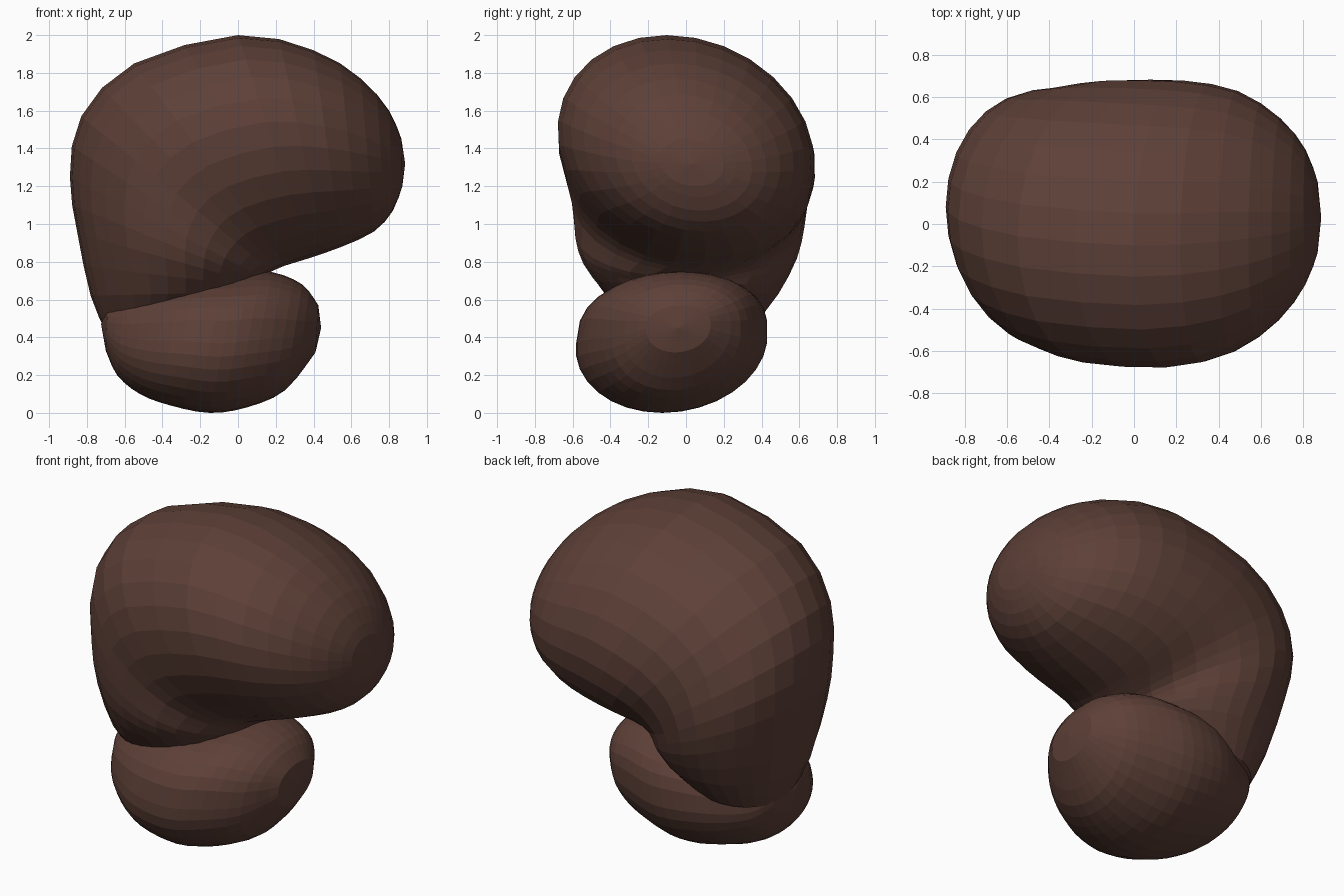
import bpy, bmesh, math

if "Cube" in bpy.data.objects:
    bpy.data.objects.remove(bpy.data.objects["Cube"])

brown = bpy.data.materials.new("brown")
brown.diffuse_color = (0.109, 0.051, 0.038, 1)
brown.use_nodes = True
brown.node_tree.nodes["Principled BSDF"].inputs["Base Color"].default_value = brown.diffuse_color


def catmull(p0, p1, p2, p3, t):
    return [0.5 * (2 * b + (c - a) * t + (2 * a - 5 * b + 4 * c - d) * t * t
                   + (3 * b - a - 3 * c + d) * t ** 3)
            for a, b, c, d in zip(p0, p1, p2, p3)]


def loft(name, tip_a, sections, tip_b, sides, steps, inner_power=1.0):
    """Skin elliptical sections: (outer x, z, inner x, z, centre y, half width, skew).
    inner_power below 1 makes the inner half of each section boxier."""
    rows = []
    last = len(sections) - 1
    for i in range(last):
        quad = [sections[min(max(i + k, 0), last)] for k in (-1, 0, 1, 2)]
        rows += [catmull(*quad, s / steps) for s in range(steps)]
    rows.append(sections[last])
    bm = bmesh.new()
    rings = []
    for ox, oz, ix, iz, yc, hw, skew in rows:
        ring = []
        for k in range(sides):
            a = 2 * math.pi * k / sides
            c = math.cos(a)
            y = yc + hw * math.sin(a - skew)
            if c < 0:
                c = -abs(c) ** inner_power
            ring.append(bm.verts.new(((ox + ix) / 2 + (ox - ix) / 2 * c, y,
                                      (oz + iz) / 2 + (oz - iz) / 2 * c)))
        rings.append(ring)
    for r, q in zip(rings, rings[1:]):
        for k in range(sides):
            n = (k + 1) % sides
            bm.faces.new((r[k], r[n], q[n], q[k]))
    for tip, ring in ((tip_a, rings[0]), (tip_b, rings[-1])):
        v = bm.verts.new(tip)
        for k in range(sides):
            bm.faces.new((ring[k], ring[(k + 1) % sides], v))
    bmesh.ops.recalc_face_normals(bm, faces=bm.faces)
    mesh = bpy.data.meshes.new(name)
    bm.to_mesh(mesh)
    bm.free()
    mesh.materials.append(brown)
    ob = bpy.data.objects.new(name, mesh)
    bpy.context.collection.objects.link(ob)
    return ob


# Upper bean: tail buried in the base, bending over to the right
loft("upper_lobe", (-0.42, 0.05, 0.36), [
    (-0.70, 0.43, -0.15, 0.50, 0.06, 0.30, 0.0),
    (-0.78, 0.62, 0.04, 0.64, 0.03, 0.46, -0.05),
    (-0.85, 0.95, 0.08, 0.69, 0.02, 0.57, -0.08),
    (-0.89, 1.25, 0.12, 0.72, 0.02, 0.61, -0.10),
    (-0.83, 1.57, 0.18, 0.75, 0.02, 0.63, 0.0),
    (-0.55, 1.85, 0.25, 0.78, 0.01, 0.67, 0.10),
    (0.00, 2.00, 0.38, 0.82, 0.00, 0.68, 0.15),
    (0.40, 1.92, 0.55, 0.88, 0.01, 0.62, 0.15),
    (0.65, 1.77, 0.72, 0.96, 0.02, 0.48, 0.15),
    (0.80, 1.60, 0.82, 1.07, 0.03, 0.32, 0.15),
    (0.865, 1.45, 0.87, 1.20, 0.03, 0.17, 0.15),
], (0.885, 0.03, 1.32), 28, 2)

# Lower lobe: a lopsided egg with a squarer top
loft("lower_lobe", (0.44, -0.04, 0.45), [
    (0.41, 0.32, 0.425, 0.57, -0.04, 0.17, 0.1),
    (0.25, 0.12, 0.34, 0.68, -0.05, 0.34, 0.1),
    (0.05, 0.03, 0.18, 0.745, -0.07, 0.45, 0.1),
    (-0.15, 0.00, 0.00, 0.74, -0.075, 0.505, 0.1),
    (-0.36, 0.04, -0.22, 0.72, -0.075, 0.49, 0.1),
    (-0.52, 0.10, -0.44, 0.67, -0.06, 0.40, 0.1),
    (-0.64, 0.20, -0.60, 0.61, -0.04, 0.30, 0.1),
    (-0.70, 0.33, -0.69, 0.56, -0.03, 0.18, 0.1),
], (-0.725, -0.03, 0.47), 32, 3, 0.7)
